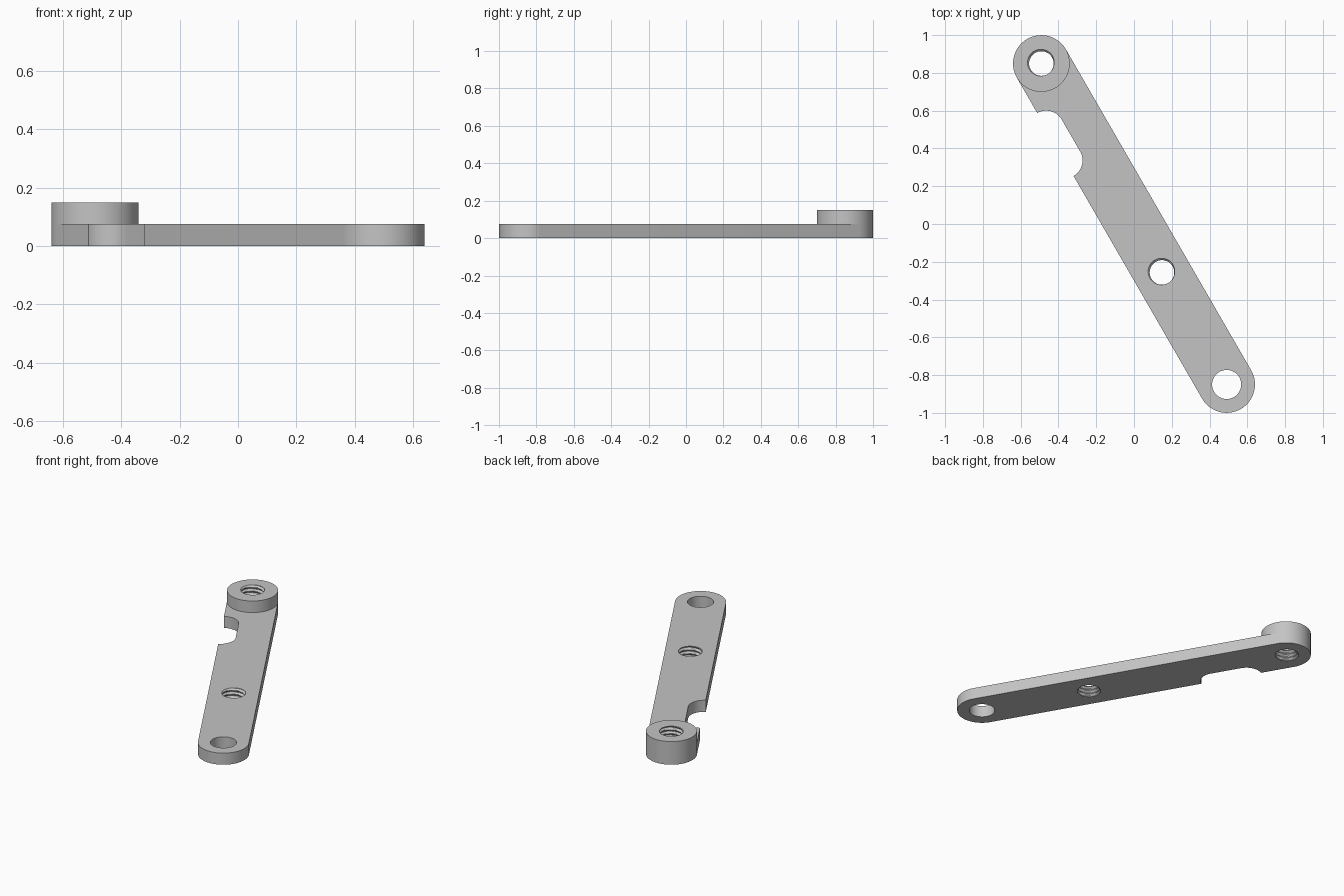
import bpy, bmesh, math
from mathutils import Matrix

cube = bpy.data.objects.get("Cube")
if cube:
    bpy.data.objects.remove(cube, do_unlink=True)

PLATE_H, BOSS_H = 0.075, 0.15      # plate thickness, boss top
R = 0.15                           # end radius / half width
HALF = 0.981                       # centre to end hole
TURN = Matrix.Rotation(math.radians(-60), 4, "Z")

gray = bpy.data.materials.new("plain gray")
gray.use_nodes = True
gray.diffuse_color = (0.55, 0.55, 0.55, 1)
bsdf = next(n for n in gray.node_tree.nodes if n.type == "BSDF_PRINCIPLED")
bsdf.inputs["Base Color"].default_value = gray.diffuse_color


def arc(cx, cy, r, start, end, n):
    angles = [math.radians(start + (end - start) * i / n) for i in range(n + 1)]
    return [(cx + r * math.cos(a), cy + r * math.sin(a)) for a in angles]


def finish(name, bm):
    bmesh.ops.recalc_face_normals(bm, faces=bm.faces)
    bm.transform(TURN)
    mesh = bpy.data.meshes.new(name)
    bm.to_mesh(mesh)
    bm.free()
    mesh.materials.append(gray)
    obj = bpy.data.objects.new(name, mesh)
    bpy.context.collection.objects.link(obj)
    return obj


def prism(name, outline, z0, z1):
    bm = bmesh.new()
    face = bm.faces.new([bm.verts.new((x, y, z0)) for x, y in outline])
    top = bmesh.ops.extrude_face_region(bm, geom=[face])["geom"]
    verts = [g for g in top if isinstance(g, bmesh.types.BMVert)]
    bmesh.ops.translate(bm, vec=(0, 0, z1 - z0), verts=verts)
    return finish(name, bm)


def thread_cutter(name, cx, z1, minor=0.065, depth=0.011, pitch=0.025, seg=48):
    """Closed cylinder whose radius follows a helical ridge."""
    bm = bmesh.new()
    step = pitch / 6
    z, rings = -0.011, []
    while z < z1 + 0.011:
        ring = []
        for i in range(seg):
            phase = (z / pitch - i / seg) % 1
            ridge = min(1, max(0, 1.3 - abs(phase - 0.5) * 3.2))
            r, a = minor + depth * ridge, math.tau * i / seg
            ring.append(bm.verts.new((cx + r * math.cos(a), r * math.sin(a), z)))
        rings.append(ring)
        z += step
    for low, high in zip(rings, rings[1:]):
        for i in range(seg):
            j = (i + 1) % seg
            bm.faces.new((low[i], low[j], high[j], high[i]))
    bm.faces.new(rings[0])
    bm.faces.new(rings[-1])
    bmesh.ops.triangulate(bm, faces=bm.faces)
    return finish(name, bm)


def cut(obj, cutters):
    bpy.context.view_layer.objects.active = obj
    for cutter in cutters:
        mod = obj.modifiers.new("hole", "BOOLEAN")
        mod.operation, mod.solver, mod.object = "DIFFERENCE", "EXACT", cutter
        bpy.ops.object.modifier_apply(modifier=mod.name)


# Flat bar with rounded ends and a rounded notch in one edge
outline = arc(HALF, 0, R, -90, 90, 32) + arc(-HALF, 0, R, 90, 270, 32)
outline += arc(-0.67, -R, 0.095, 180, 90, 16) + arc(-0.475, -R, 0.095, 90, 0, 16)
bar = prism("flat_bar", outline, 0, PLATE_H)

# Raised round boss on the rear end
boss = prism("round_boss", arc(-HALF, 0, R, 0, 360, 64)[:-1], PLATE_H, BOSS_H)

# Two threaded holes and one plain hole
boss_thread = thread_cutter("boss_thread_cutter", -HALF, BOSS_H)
middle_thread = thread_cutter("middle_thread_cutter", 0.296, PLATE_H)
plain_hole = prism("plain_hole_cutter", arc(HALF, 0, 0.077, 0, 360, 48)[:-1], -0.05, 0.2)
cutters = [boss_thread, middle_thread, plain_hole]
cut(bar, cutters)
cut(boss, [boss_thread])
for c in cutters:
    bpy.data.objects.remove(c, do_unlink=True)

# Smooth rounded walls, keep edges sharp
bpy.ops.object.select_all(action="DESELECT")
for obj in (bar, boss):
    obj.select_set(True)
bpy.context.view_layer.objects.active = bar
bpy.ops.object.shade_smooth_by_angle(angle=math.radians(30))
